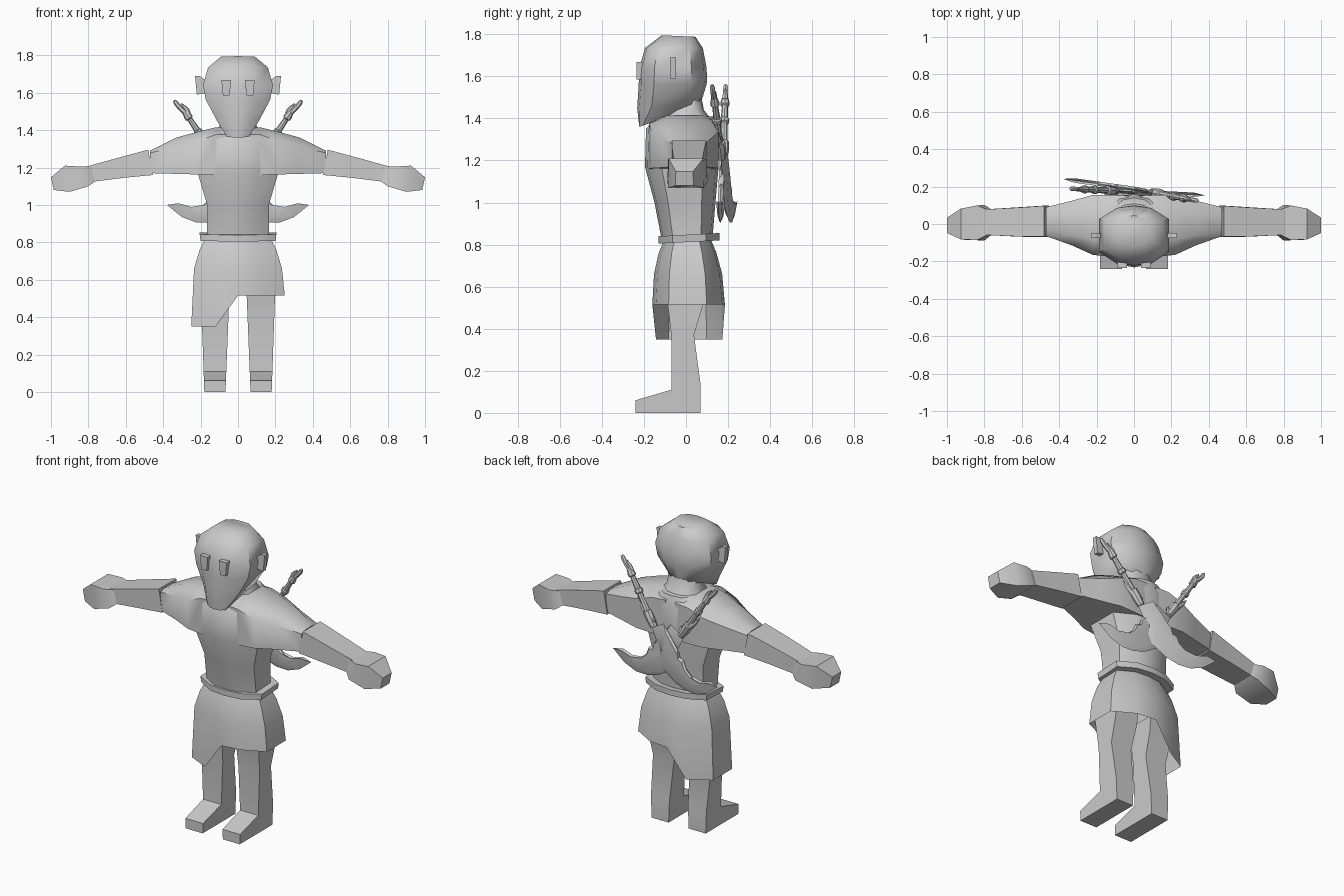
import bpy, bmesh, math
from mathutils import Vector

if "Cube" in bpy.data.objects:
    bpy.data.objects.remove(bpy.data.objects["Cube"])

grey = bpy.data.materials.new("plain_grey")
grey.diffuse_color = (0.6, 0.6, 0.6, 1)
grey.use_nodes = True
grey.node_tree.nodes["Principled BSDF"].inputs["Base Color"].default_value = grey.diffuse_color


def finish(name, bm, angle=40):
    bmesh.ops.recalc_face_normals(bm, faces=bm.faces)
    me = bpy.data.meshes.new(name)
    bm.to_mesh(me)
    bm.free()
    me.materials.append(grey)
    for p in me.polygons:
        p.use_smooth = True
    me.set_sharp_from_angle(angle=math.radians(angle))
    ob = bpy.data.objects.new(name, me)
    bpy.context.collection.objects.link(ob)
    return ob


def loft(name, rings, angle=40, caps=(True, True)):
    bm = bmesh.new()
    vs = [[bm.verts.new(p) for p in r] for r in rings]
    n = len(vs[0])
    for a, b in zip(vs, vs[1:]):
        for i in range(n):
            j = (i + 1) % n
            bm.faces.new((a[i], a[j], b[j], b[i]))
    if caps[0]:
        bm.faces.new(vs[0])
    if caps[1]:
        bm.faces.new(vs[-1])
    return finish(name, bm, angle)


# Horizontal section: half width, front y, back y, front z, back z
HALF = [(0, -1), (.5, -.93), (1, -.55), (1, .55), (.5, .92)]
OUTLINE = HALF + [(0, 1)] + [(-x, y) for x, y in HALF[:0:-1]]


def section(w, f, b, zf, zb=None, outline=OUTLINE):
    zb = zf if zb is None else zb
    return [(x * w, (f + b) / 2 + y * (b - f) / 2, zf + (zb - zf) * (y + 1) / 2)
            for x, y in outline]


def box(name, x, y, z, taper=1.0):
    """Box from ranges; the bottom is narrowed in x by taper."""
    cx, h = sum(x) / 2, (x[1] - x[0]) / 2
    return loft(name, [[(cx + s * h * t, yy, zz) for s, yy in
                        ((-1, y[0]), (1, y[0]), (1, y[1]), (-1, y[1]))]
                       for zz, t in ((z[0], taper), (z[1], 1))])


# Head with a long tapered chin, and neck
loft("head", [section(*s) for s in (
    (.06, -.222, -.15, 1.36, 1.385), (.115, -.232, .07, 1.45, 1.47),
    (.172, -.225, .10, 1.56, 1.57), (.187, -.222, .098, 1.64),
    (.16, -.195, .08, 1.735), (.09, -.115, .045, 1.795, 1.788))], 50)
loft("neck", [section(.13, -.12, .14, 1.37), section(.09, -.08, .085, 1.44),
              section(.09, -.08, .07, 1.52)], 50)

# Torso
loft("torso", [section(*s) for s in (
    (.165, -.115, .125, .82), (.165, -.15, .14, 1.0), (.215, -.195, .155, 1.17),
    (.22, -.19, .158, 1.35), (.12, -.14, .14, 1.41))], 50)

# Belt and skirt
loft("belt", [section(.20, -.13, .16, .805, .82), section(.205, -.13, .16, .84, .855)])
SKIRT = [(0, -1), (-.48, -.9), (-1, -.55), (-1, .5), (-.48, .93), (0, 1),
         (.48, .93), (1, .5), (1, -.55), (.48, -.9)]
hem = section(.25, -.16, .185, .515, outline=SKIRT)
hem = [(x, y, .35 if x < -.05 else z) for x, y, z in hem]   # long flap on one side
loft("skirt", [hem] + [section(*s, outline=SKIRT) for s in (
    (.235, -.152, .172, .66), (.205, -.13, .145, .76), (.175, -.105, .12, .82))],
    40, (False, True))

# Shoulders, arms and hands: sections along x (x top, x bottom, y, z bottom, z top)
def limb(name, side, rows, angle=40):
    loft(name, [[(side * xb, y0, z0), (side * xb, y1, z0),
                 (side * xt, y1 * .97, z1), (side * xt, y0 * .97, z1)]
                for xt, xb, y0, y1, z0, z1 in rows], angle)


LEG = [(-.10, .60), (-.085, .50), (-.07, .37), (-.07, .11), (-.24, .06), (-.24, 0),
       (.07, 0), (.07, .13), (.038, .37), (.08, .51), (.09, .60)]

for side, tag in ((1, "left"), (-1, "right")):
    loft(tag + "_shoulder", [[(side * x, y0, z0), (side * x, y1, z0),
                              (side * x, y1, z1 - d), (side * x, y1 * .5, z1),
                              (side * x, y0 * .5, z1), (side * x, y0, z1 - d)]
                             for x, y0, y1, z0, z1, d in (
        (.03, -.17, .15, 1.16, 1.41, .03), (.12, -.175, .155, 1.16, 1.415, .04),
        (.22, -.165, .155, 1.163, 1.39, .05), (.33, -.115, .125, 1.166, 1.36, .05),
        (.47, -.065, .09, 1.17, 1.29, .012))], 50)
    limb(tag + "_arm", side, ((.48, .455, -.07, .10, 1.16, 1.295),
                              (.63, .61, -.068, .09, 1.145, 1.255),
                              (.81, .77, -.06, .08, 1.125, 1.205)))
    limb(tag + "_hand", side, ((.785, .765, -.06, .08, 1.125, 1.205),
                               (.84, .80, -.088, .102, 1.10, 1.205),
                               (.925, .90, -.085, .085, 1.07, 1.21),
                               (1.0, .985, -.05, .035, 1.08, 1.148)))
    # Legs: side profile stretched across x, slightly narrower at the foot
    loft(tag + "_leg", [[(side * (x0 + k * z), y, z) for y, z in LEG]
                        for x0, k in ((.067, -.04), (.18, .035))])
    # Eyes and ears
    cx = side * .063
    box(tag + "_eye", (cx - .026, cx + .026), (-.235, -.15), (1.585, 1.668), .68)
    loft(tag + "_ear", [[(side * x, y, z) for x, z in
                         ((.16, 1.60), (.22, 1.59), (.23, 1.69), (.205, 1.69), (.165, 1.66))]
                        for y in (-.075, -.048)])


# Crossed curved blades on the back
def tube(name, pts, radii, sides=8):
    """Sweep a circle along points, with one radius per point."""
    rings = []
    pts = [Vector(p) for p in pts]
    for i, (p, r) in enumerate(zip(pts, radii)):
        t = (pts[min(i + 1, len(pts) - 1)] - pts[max(i - 1, 0)]).normalized()
        u = t.cross(Vector((0, 1, 0))).normalized()
        v = t.cross(u)
        rings.append([p + r * (math.cos(a) * u + math.sin(a) * v)
                      for a in (2 * math.pi * k / sides for k in range(sides))])
    return loft(name, rings)


BLADE = [(.11, 1.20), (.075, 1.13), (.045, 1.10), (.06, 1.04), (.02, .98), (-.06, .93),
         (-.14, .905), (-.22, .905), (-.30, .935), (-.38, 1.0), (-.29, .975), (-.20, .99),
         (-.15, 1.03), (-.13, 1.08), (-.095, 1.09), (-.085, 1.13), (.02, 1.255)]

for side, tag, y_at in ((1, "outer", lambda x: .188 - .14 * x if x < 0 else .188 - .19 * x),
                        (-1, "inner", lambda x: .172 + .05 * x)):
    def at(d, off=0.0):
        """Point at distance d down the weapon from the pommel, shifted sideways."""
        x, z = .285 - .55 * d + .83 * off, 1.50 - .83 * d + .55 * off
        return (side * x, y_at(x), z)

    # Flat blade with a thicker middle and sharp rim
    bm = bmesh.new()
    c = sum((Vector((x, 0, z)) for x, z in BLADE), Vector()) / len(BLADE)
    rim = [bm.verts.new((side * x, y_at(x), z)) for x, z in BLADE]
    for s in (-1, 1):
        inner = [bm.verts.new((side * (x + (c.x - x) * .22),
                               y_at(x + (c.x - x) * .22) + s * .012,
                               z + (c.z - z) * .22)) for x, z in BLADE]
        for i in range(len(rim)):
            j = (i + 1) % len(rim)
            bm.faces.new((rim[i], rim[j], inner[j], inner[i]))
        bm.faces.new(inner)
    finish(tag + "_blade", bm)

    # Stepped grip
    steps = ((0, .014), (.03, .022), (.045, .022), (.05, .014), (.12, .017), (.125, .023),
             (.145, .023), (.15, .015), (.25, .018), (.255, .026), (.30, .026), (.35, .02))
    tube(tag + "_grip", [at(d) for d, r in steps], [r for d, r in steps])
    # Open claw pommel and upturned crescent guard
    arc = [math.radians(a) for a in range(-150, 151, 30)]
    tube(tag + "_pommel", [at(-.03 + .036 * math.cos(a), .036 * math.sin(a)) for a in arc],
         [.004, .010, .013, .013, .014, .015, .014, .013, .013, .010, .004], 6)
    arc = [math.radians(a) for a in range(-80, 81, 20)]
    tube(tag + "_guard", [at(.22 + .07 * math.cos(a), .075 * math.sin(a)) for a in arc],
         [.003, .010, .014, .017, .02, .017, .014, .010, .003], 6)
